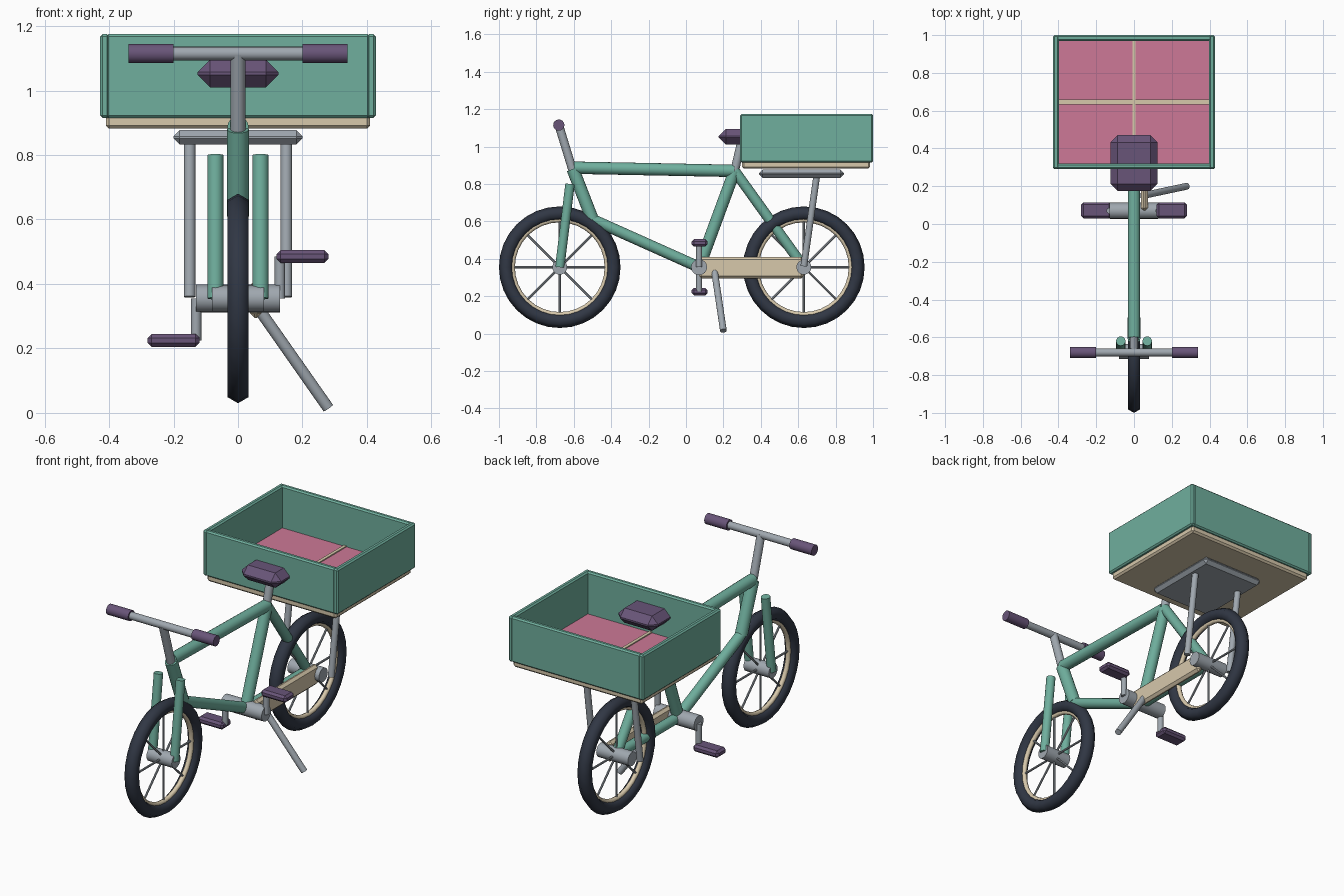
import bpy, bmesh, math
from mathutils import Vector

cube = bpy.data.objects.get("Cube")
if cube:
    bpy.data.objects.remove(cube, do_unlink=True)


def material(name, r, g, b):
    m = bpy.data.materials.new(name)
    m.use_nodes = True
    m.diffuse_color = (r, g, b, 1)
    m.node_tree.nodes["Principled BSDF"].inputs["Base Color"].default_value = (r, g, b, 1)
    return m


GREEN = material("sage green", .16, .43, .34)
PINK = material("rose pink", .61, .19, .31)
CREAM = material("cream", .68, .58, .41)
PURPLE = material("dusky purple", .14, .09, .19)
TYRE = material("dark slate", .03, .038, .058)
METAL = material("light metal", .35, .39, .43)


def finish(name, mat, angle=35):
    ob = bpy.context.object
    ob.name = ob.data.name = name
    ob.data.materials.append(mat)
    bpy.ops.object.shade_smooth_by_angle(angle=math.radians(angle))
    return ob


def tube(name, a, b, r, mat, sides=16):
    """Straight round bar between two points."""
    a, b = Vector(a), Vector(b)
    d = b - a
    bpy.ops.mesh.primitive_cylinder_add(vertices=sides, radius=r, depth=d.length, location=(a + b) / 2)
    bpy.context.object.rotation_euler = d.to_track_quat('Z', 'Y').to_euler()
    return finish(name, mat)


def box(name, lo, hi, mat, bevel=0.0):
    """Box between two corners with chamfered edges."""
    lo, hi = Vector(lo), Vector(hi)
    bpy.ops.mesh.primitive_cube_add(size=1, location=(lo + hi) / 2)
    ob = bpy.context.object
    bm = bmesh.new()
    bm.from_mesh(ob.data)
    bmesh.ops.scale(bm, vec=hi - lo, verts=bm.verts)
    if bevel:
        bmesh.ops.bevel(bm, geom=bm.edges[:], offset=bevel, segments=1, affect='EDGES')
    bm.to_mesh(ob.data)
    bm.free()
    return finish(name, mat, 20)


def ring(name, centre, major, minor, mat, sides):
    bpy.ops.mesh.primitive_torus_add(major_radius=major, minor_radius=minor, major_segments=32,
                                     minor_segments=sides, location=centre,
                                     rotation=(0, math.pi / 2, 0))
    return finish(name, mat, 65)


# Wheels
AXLE = .355
FRONT, REAR, CRANK = -.675, .63, .07
for end, y, half in (("front", FRONT, .08), ("rear", REAR, .1)):
    ring(end + "_tyre", (0, y, AXLE), .287, .038, TYRE, 6)
    ring(end + "_rim", (0, y, AXLE), .254, .014, CREAM, 8)
    tube(end + "_hub", (-half, y, AXLE), (half, y, AXLE), .04, METAL)
    for i in range(8):
        t = i * math.pi / 4
        tip = (0, y + .25 * math.cos(t), AXLE + .25 * math.sin(t))
        tube(end + "_spoke", (0, y, AXLE), tip, .006, METAL, 8)

# Frame
bottom = (0, CRANK, AXLE)
seat_joint = (0, .26, .87)
head_top, head_low = (0, -.605, .88), (0, -.5, .61)
tube("head_tube", head_top, head_low, .034, GREEN)
tube("top_tube", (0, -.6, .887), seat_joint, .033, GREEN)
tube("down_tube", head_low, bottom, .03, GREEN)
tube("seat_tube", bottom, seat_joint, .032, GREEN)
tube("seat_stay", seat_joint, (0, REAR, AXLE), .028, GREEN)
tube("chain_stay", bottom, (0, REAR, AXLE), .028, GREEN)
for side, s in (("left", 1), ("right", -1)):
    tube(side + "_fork_leg", (s * .07, FRONT, AXLE), (s * .07, -.62, .8), .025, GREEN)

# Handlebar
BAR_Y, BAR_Z = -.68, 1.115
tube("stem", (0, -.605, .87), (0, BAR_Y, BAR_Z), .023, METAL)
tube("handlebar", (-.21, BAR_Y, BAR_Z), (.21, BAR_Y, BAR_Z), .021, METAL)
for side, s in (("left", 1), ("right", -1)):
    tube(side + "_grip", (s * .2, BAR_Y, BAR_Z), (s * .34, BAR_Y, BAR_Z), .03, PURPLE)

# Saddle
tube("seat_post", seat_joint, (0, .3, 1.04), .023, METAL)
box("seat", (-.125, .175, 1.01), (.125, .47, 1.095), PURPLE, .038)

# Cranks, pedals and chain guard
tube("crank_axle", (-.13, CRANK, AXLE), (.13, CRANK, AXLE), .043, METAL)
for side, s in (("left", 1), ("right", -1)):
    z = AXLE + s * .13
    tube(side + "_crank_arm", (s * .13, CRANK, AXLE), (s * .13, CRANK, z), .016, METAL)
    x0, x1 = sorted((s * .12, s * .28))
    box(side + "_pedal", (x0, .03, z - .02), (x1, .115, z + .02), PURPLE, .012)
box("chain_guard", (.037, CRANK, .295), (.073, REAR, .41), CREAM, .014)
tube("kickstand", (.045, .15, .35), (.28, .2, .015), .018, METAL)

# Rear rack
box("rack_platform", (-.2, .39, .833), (.2, .845, .877), METAL, .019)
for side, s in (("left", 1), ("right", -1)):
    tube(side + "_rack_stay", (s * .15, REAR, .36), (s * .15, .7, .85), .018, METAL)

# Cargo box
box("box_base", (-.41, .3, .882), (.41, .985, .925), CREAM, .01)
box("box_lining", (-.405, .31, .92), (.405, .98, .935), PINK)
box("floor_strip_long", (-.009, .31, .93), (.009, .98, .941), CREAM)
box("floor_strip_cross", (-.405, .632, .93), (.405, .66, .943), CREAM)
LOW, HIGH = .915, 1.175
for name, y in (("front", .29), ("back", .97)):
    box("box_" + name + "_wall", (-.41, y, LOW), (.41, y + .03, HIGH), GREEN, .008)
for side, x in (("left", .398), ("right", -.428)):
    box("box_" + side + "_wall", (x, .29, LOW), (x + .03, 1.0, HIGH), GREEN, .008)
